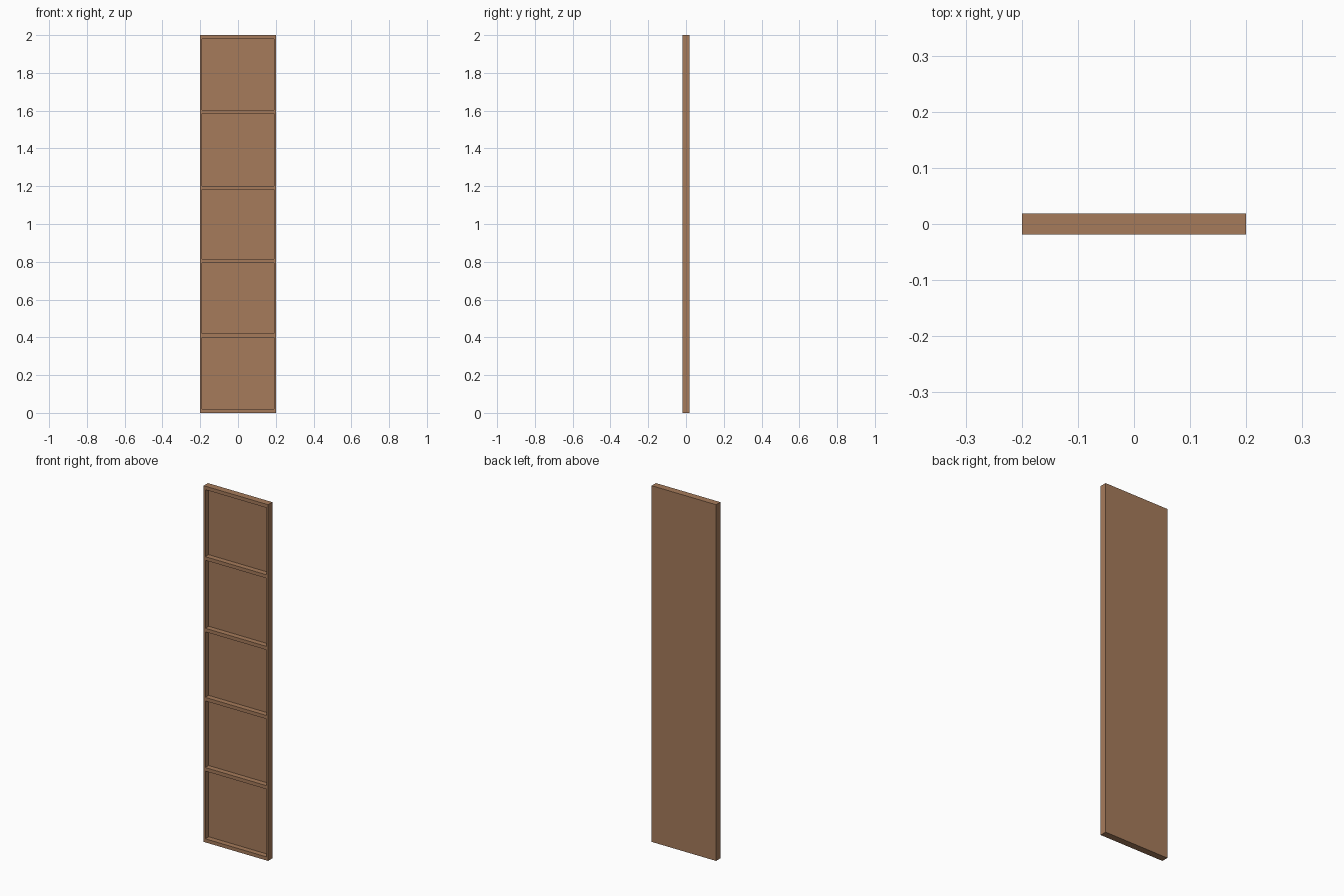
import bpy

cube = bpy.data.objects.get("Cube")
if cube:
    bpy.data.objects.remove(cube, do_unlink=True)

WIDTH, DEPTH, HEIGHT = 0.4, 0.038, 2.0
SIDE, BOARD, BACK = 0.01, 0.02, 0.008

wood = bpy.data.materials.new("brown_wood")
wood.use_nodes = True
colour = (0.381, 0.198, 0.105, 1)
wood.diffuse_color = colour
wood.node_tree.nodes["Principled BSDF"].inputs["Base Color"].default_value = colour


def box(name, low, high):
    """Add a box that spans two opposite corners."""
    bpy.ops.mesh.primitive_cube_add(size=1)
    obj = bpy.context.object
    obj.name = name
    middle = [(a + b) / 2 for a, b in zip(low, high)]
    size = [b - a for a, b in zip(low, high)]
    for v in obj.data.vertices:
        v.co = [m + c * s for m, c, s in zip(middle, v.co, size)]
    obj.data.materials.append(wood)
    return obj


front, rear = -DEPTH / 2, DEPTH / 2
inner_rear = rear - BACK
outer_x = WIDTH / 2
inner_x = outer_x - SIDE

# Back panel
box("back_panel", (-outer_x, inner_rear, 0), (outer_x, rear, HEIGHT))

# Upright sides
box("left_side", (inner_x, front, 0), (outer_x, inner_rear, HEIGHT))
box("right_side", (-outer_x, front, 0), (-inner_x, inner_rear, HEIGHT))

# Bottom board, four shelves and top board
boards = {"bottom_board": 0, "shelf_1": 0.4, "shelf_2": 0.794,
          "shelf_3": 1.182, "shelf_4": 1.584, "top_board": HEIGHT - BOARD}
for name, z in boards.items():
    box(name, (-inner_x, front, z), (inner_x, inner_rear, z + BOARD))
